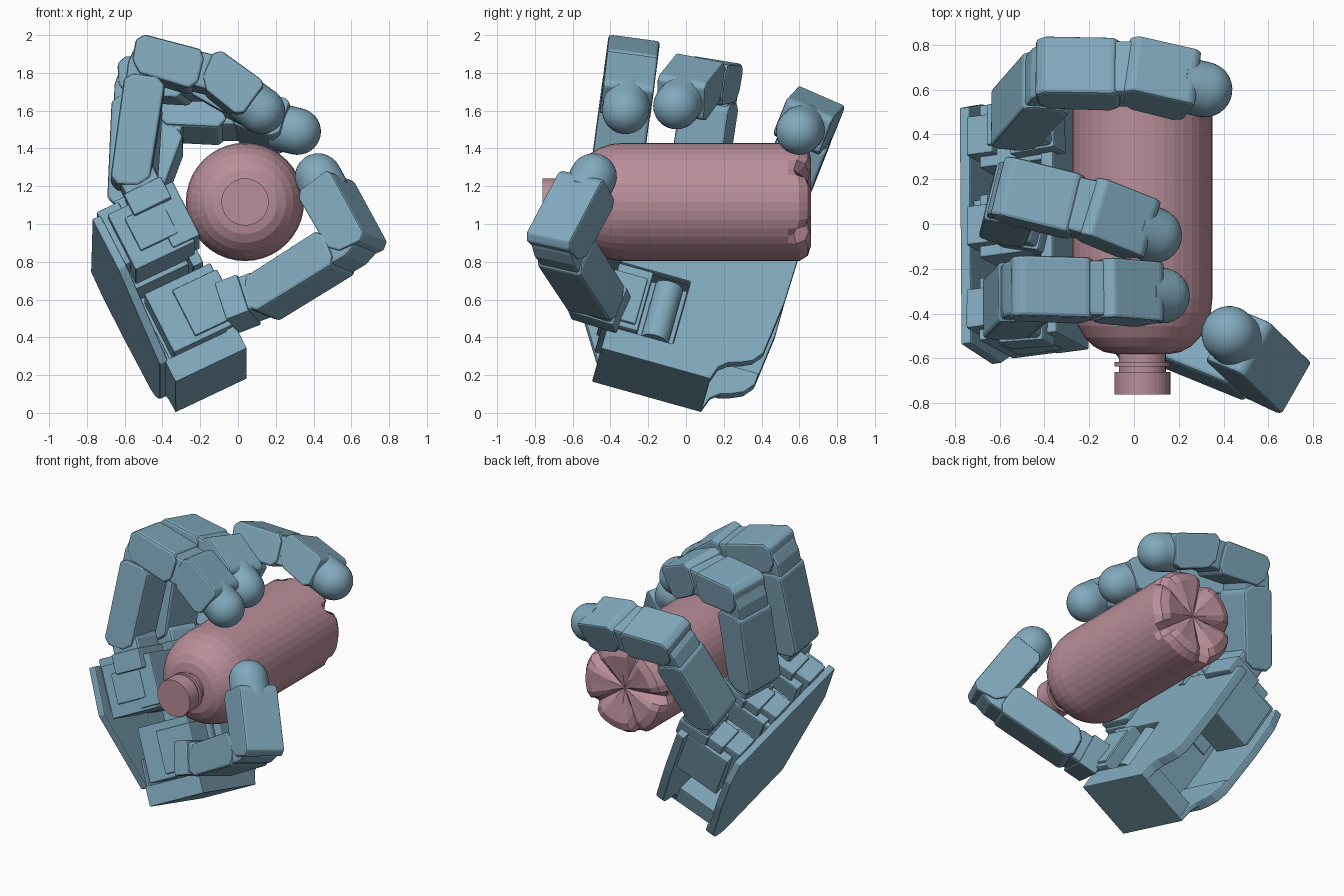
import bpy, bmesh
from math import sin, cos, pi
from mathutils import Vector as V

if "Cube" in bpy.data.objects:
    bpy.data.objects.remove(bpy.data.objects["Cube"])


def material(name, col):
    m = bpy.data.materials.new(name)
    m.diffuse_color = (*col, 1)
    m.use_nodes = True
    m.node_tree.nodes["Principled BSDF"].inputs["Base Color"].default_value = m.diffuse_color
    return m


BLUE = material("blue_grey", (0.22, 0.40, 0.51))
PINK = material("dusty_pink", (0.49, 0.27, 0.32))


def finish(name, bm, mat, bevel=0, smooth=False):
    bmesh.ops.recalc_face_normals(bm, faces=bm.faces)
    me = bpy.data.meshes.new(name)
    bm.to_mesh(me)
    bm.free()
    me.materials.append(mat)
    ob = bpy.data.objects.new(name, me)
    bpy.context.collection.objects.link(ob)
    if bevel:
        b = ob.modifiers.new("bevel", 'BEVEL')
        b.width, b.segments, b.limit_method = bevel, 2, 'ANGLE'
    if smooth:
        bpy.context.view_layer.objects.active = ob
        ob.select_set(True)
        bpy.ops.object.shade_smooth_by_angle(angle=0.6)
        ob.select_set(False)
    return ob


def prism(name, pts, lo, hi, frame, bevel=0.008):
    """Polygon in the frame's first two axes, extruded along the third."""
    o, x, y, z = frame
    bm = bmesh.new()
    low = [bm.verts.new(o + x * p + y * q + z * lo) for p, q in pts]
    top = [bm.verts.new(o + x * p + y * q + z * hi) for p, q in pts]
    bm.faces.new(low)
    bm.faces.new(top)
    n = len(pts)
    for i in range(n):
        bm.faces.new((low[i], low[(i + 1) % n], top[(i + 1) % n], top[i]))
    return finish(name, bm, BLUE, bevel)


def rect(x0, x1, y0, y1):
    return [(x0, y0), (x1, y0), (x1, y1), (x0, y1)]


def lathe(name, prof, o, axis, side, mat, seg=40, notch=None, smooth=True):
    """Revolve (radius, distance) pairs; notch maps ring index to a groove point."""
    other = axis.cross(side)
    bm = bmesh.new()
    rings = []
    for j, pt in enumerate(prof):
        if pt[0] == 0:
            rings.append([bm.verts.new(o + axis * pt[1])] * seg)
            continue
        ring = []
        for k in range(seg):
            r, d = pt
            if notch and j in notch:
                if k % 8 == 0:
                    r, d = notch[j]
                elif k % 8 in (1, 7):
                    d -= 0.015
            a = 2 * pi * k / seg
            ring.append(bm.verts.new(o + axis * d + (side * cos(a) + other * sin(a)) * r))
        rings.append(ring)
    for r0, r1 in zip(rings, rings[1:]):
        for k in range(seg):
            f = [r0[k], r0[(k + 1) % seg], r1[(k + 1) % seg], r1[k]]
            bm.faces.new(list(dict.fromkeys(f)))
    return finish(name, bm, mat, smooth=smooth)


# Bottle lying along y, with a five-petal base
shoulder = [(0.12 + 0.193 * sin(t * pi / 12), -0.33 - 0.25 * cos(t * pi / 12)) for t in range(7)]
profile = [(0, -0.76), (0.125, -0.76), (0.125, -0.66), (0.105, -0.66), (0.105, -0.635),
           (0.125, -0.635), (0.125, -0.615), (0.105, -0.615), (0.105, -0.58)]
profile += shoulder + [(0.313, 0.54)]
n0 = len(profile)
profile += [(0.313, 0.60), (0.285, 0.645), (0.23, 0.662), (0.10, 0.64), (0, 0.62)]
grooves = {n0: (0.285, 0.57), n0 + 1: (0.235, 0.585), n0 + 2: (0.17, 0.60), n0 + 3: (0.08, 0.615)}
lathe("bottle", profile, V((0.037, 0, 1.117)), V((0, 1, 0)), V((-1, 0, 0)), PINK, 40, grooves, False)

# Palm frame: n faces the bottle, w runs across, u runs towards the fingers
n = V((0.897, 0.118, 0.425)).normalized()
w = V((0.04, 0.967, -0.25))
w = (w - n * w.dot(n)).normalized()
u = n.cross(w)
O = V((-0.33, 0.08, 0.003))
palm = (O, w, u, n)

# Palm plates and wrist block
curve = [(0, 0), (0.025, 0.08), (0.07, 0.12), (0.13, 0.14), (0.19, 0.17), (0.235, 0.23), (0.27, 0.55)]
prism("palm_back_plate", curve[2:] + [(0.27, 0.80), (0.22, 0.95), (-0.87, 0.93), (-0.885, 0.62),
      (-0.60, 0.12)], -0.035, 0.015, palm)
prism("palm_back_heel", curve[:6] + [(0.24, 0.30), (-0.60, 0.30), (-0.60, 0)], 0, 0.03, palm)
prism("palm_front_plate", curve + [(0.28, 0.93), (-0.62, 0.93), (-0.62, 0.52), (-0.24, 0.52),
      (-0.24, 0.14), (-0.60, 0.14), (-0.60, 0)], 0.36, 0.42, palm)
prism("wrist_block", rect(-0.60, 0, 0, 0.13), 0, 0.42, palm, 0.004)
prism("palm_divider", rect(-0.24, -0.20, 0.10, 0.90), 0.0, 0.38, palm)

# Knuckle motor housings with stepped tabs
for label, b in (("index", -0.71), ("middle", -0.325), ("ring", 0.09)):
    prism(label + "_motor", rect(b - 0.15, b + 0.14, 0.58, 0.92), 0.05, 0.40, palm)
    prism(label + "_motor_tab", rect(b - 0.10, b + 0.08, 0.64, 0.97), 0.01, 0.14, palm)
    prism(label + "_motor_step", rect(b - 0.07, b + 0.12, 0.88, 0.99), 0.12, 0.30, palm)
prism("index_cover", rect(-0.87, -0.60, 0.60, 0.93), 0.28, 0.44, palm)
prism("index_side_rib", rect(-0.875, -0.83, 0.66, 0.86), 0.12, 0.34, palm)

# Thumb motor, its round neighbour and mounting
prism("thumb_motor", rect(-0.63, -0.44, 0.14, 0.50), 0.06, 0.45, palm)
prism("thumb_motor_cover", rect(-0.645, -0.46, 0.17, 0.45), 0.20, 0.465, palm)
prism("thumb_motor_base", rect(-0.44, -0.24, 0.14, 0.50), 0.10, 0.34, palm)
lathe("thumb_gear_barrel", [(0, 0), (0.075, 0), (0.075, 0.33), (0, 0.33)],
      O + w * -0.34 + u * 0.16 + n * 0.345, u, n, BLUE, 24)


def link_frame(a, b, axis):
    d = (b - a).normalized()
    z = (axis - d * axis.dot(d)).normalized()
    return (a, d, d.cross(z), z), (b - a).length


def finger(label, pts, root_dir):
    j1, j2, j3, tip = [V(p) for p in pts]
    axis = (j2 - j1).cross(j3 - j2) if label != "thumb" else (j2 - j1).cross(tip - j3)
    chain = [(j1, j2), (j2, j3)]
    if label == "thumb":
        chain = [(j1, j3)]
    # Swivel block below the first joint
    fr, L = link_frame(j1 - root_dir * 0.20, j1, axis)
    prism(label + "_swivel", [(-0.02, -0.10), (0.15, -0.10), (0.25, -0.07), (0.29, 0.0),
          (0.25, 0.08), (0.20, 0.10), (-0.02, 0.10)], -0.118, 0.118, fr, 0.018)
    prism(label + "_swivel_base", rect(-0.04, 0.09, -0.11, 0.11), -0.13, 0.13, fr)
    # Phalanges: motor body, then a slimmer bracket reaching round the next joint
    for i, (a, b) in enumerate(chain):
        fr, L = link_frame(a, b, axis)
        body = [(-0.03, -0.09), (L - 0.13, -0.105), (L - 0.09, -0.06), (L - 0.09, 0.07),
                (L - 0.12, 0.115), (-0.05, 0.12), (-0.09, 0.08), (-0.08, -0.03)]
        prism(f"{label}_link_{i + 1}", body, -0.137, 0.137, fr, 0.016)
        core = [(L - 0.22, -0.085), (L - 0.02, -0.085), (L + 0.06, -0.05), (L + 0.08, 0.02),
                (L + 0.05, 0.08), (L - 0.03, 0.105), (L - 0.22, 0.105)]
        prism(f"{label}_hinge_{i + 1}", core, -0.125, 0.125, fr, 0.016)
    # End link and round rubber tip
    fr, L = link_frame(j3, tip, axis)
    body = [(-0.06, -0.05), (0.0, -0.10), (L - 0.10, -0.11), (L - 0.06, -0.08), (L - 0.06, 0.10),
            (L - 0.09, 0.12), (-0.06, 0.12), (-0.09, 0.08)]
    prism(label + "_end_link", body, -0.135, 0.135, fr, 0.012)
    cap = [(0, -0.12), (0.124, -0.12)]
    cap += [(0.124 * cos(t * pi / 16), 0.124 * sin(t * pi / 16)) for t in range(8)] + [(0, 0.124)]
    lathe(label + "_tip", cap, tip, fr[1], fr[3], BLUE, 32)


# Fingers and thumb, placed by joint positions
finger("index", [(-0.55, -0.37, 1.27), (-0.475, -0.29, 1.86), (-0.11, -0.30, 1.77), (0.125, -0.32, 1.60)], u)
finger("middle", [(-0.545, 0.05, 1.17), (-0.525, 0.14, 1.75), (-0.16, 0.05, 1.75), (0.09, -0.05, 1.625)], u)
finger("ring", [(-0.51, 0.48, 1.08), (-0.35, 0.67, 1.56), (0.03, 0.665, 1.56), (0.315, 0.60, 1.49)], u)
finger("thumb", [(0.16, -0.485, 0.64), (0.38, -0.58, 0.78), (0.61, -0.67, 0.91), (0.425, -0.49, 1.25)],
       V((0.93, -0.15, 0.36)).normalized())
